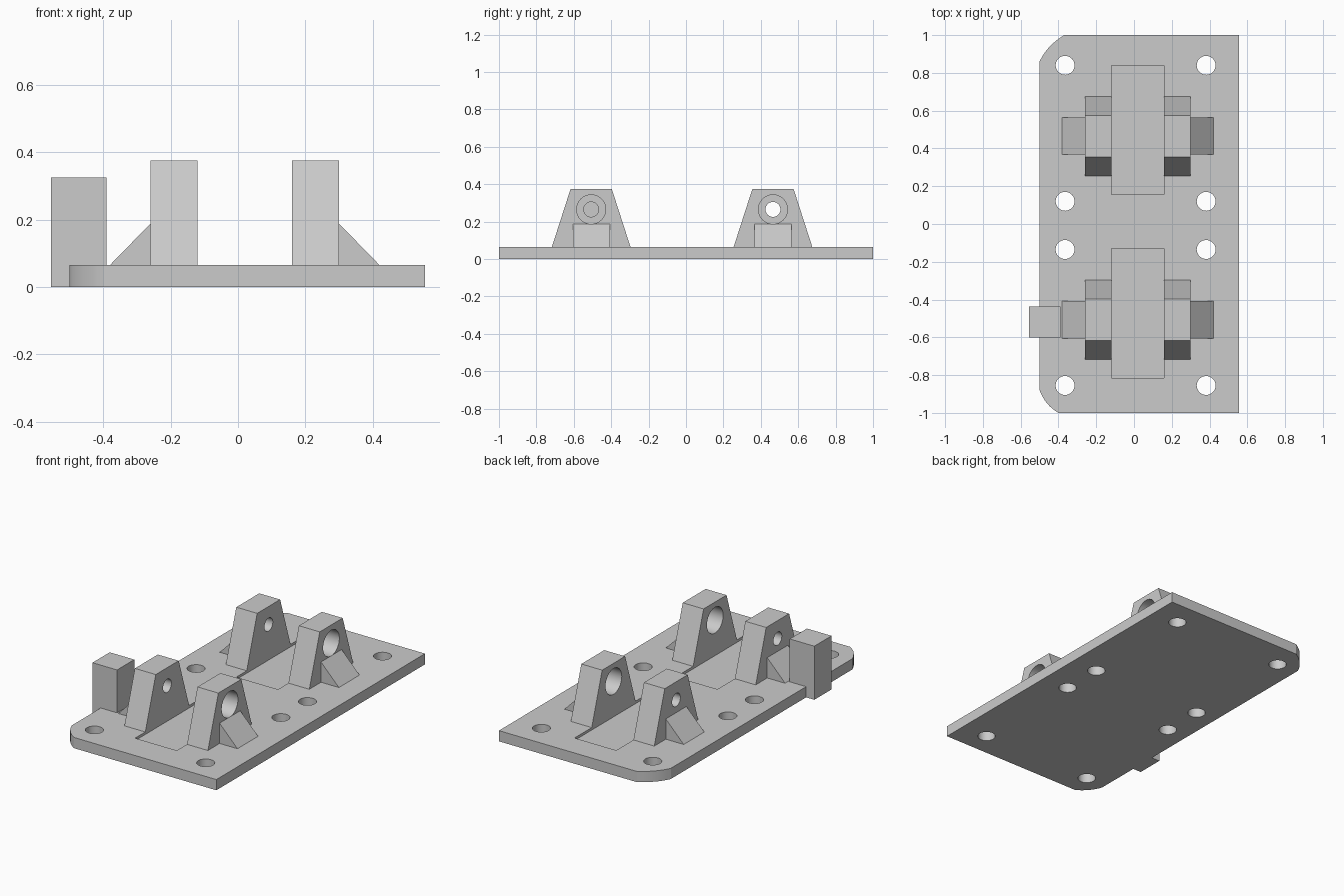
import bpy, bmesh, math
from mathutils import Vector, Matrix

cube = bpy.data.objects.get("Cube")
if cube:
    bpy.data.objects.remove(cube, do_unlink=True)

grey = bpy.data.materials.new("plain grey")
grey.use_nodes = True
colour = (0.6, 0.6, 0.6, 1)
grey.diffuse_color = colour
next(n for n in grey.node_tree.nodes if n.type == 'BSDF_PRINCIPLED').inputs["Base Color"].default_value = colour

PLATE = 0.065   # plate thickness


def prism(name, points, offset):
    """Extrude a closed outline of 3D points along an offset vector."""
    bm = bmesh.new()
    face = bm.faces.new([bm.verts.new(p) for p in points])
    ext = bmesh.ops.extrude_face_region(bm, geom=[face])
    bmesh.ops.translate(bm, vec=offset, verts=[v for v in ext["geom"] if isinstance(v, bmesh.types.BMVert)])
    bmesh.ops.recalc_face_normals(bm, faces=bm.faces)
    return finish(name, bm)


def finish(name, bm):
    mesh = bpy.data.meshes.new(name)
    bm.to_mesh(mesh)
    bm.free()
    mesh.materials.append(grey)
    obj = bpy.data.objects.new(name, mesh)
    bpy.context.collection.objects.link(obj)
    return obj


def box(name, x0, x1, y0, y1, z0, z1):
    return prism(name, [(x0, y0, z0), (x1, y0, z0), (x1, y1, z0), (x0, y1, z0)], (0, 0, z1 - z0))


def cylinder(name, centre, radius, depth, along_x=False):
    bm = bmesh.new()
    turn = Matrix.Rotation(math.pi / 2, 4, 'Y') if along_x else Matrix()
    bmesh.ops.create_cone(bm, cap_ends=True, segments=32, radius1=radius, radius2=radius,
                          depth=depth, matrix=Matrix.Translation(centre) @ turn)
    return finish(name, bm)


def cut(target, cutter):
    """Subtract the cutter from the target and discard it."""
    cutter.hide_render = True
    mod = target.modifiers.new("cut", 'BOOLEAN')
    mod.operation, mod.solver, mod.object = 'DIFFERENCE', 'EXACT', cutter
    bpy.context.view_layer.objects.active = target
    bpy.ops.object.modifier_apply(modifier=mod.name)
    bpy.data.objects.remove(cutter, do_unlink=True)


def smooth(obj):
    bpy.ops.object.select_all(action='DESELECT')
    obj.select_set(True)
    bpy.context.view_layer.objects.active = obj
    bpy.ops.object.shade_smooth_by_angle(angle=math.radians(25))


def corner(start, control, end, steps=8):
    a, b, c = (Vector((*p, 0)) for p in (start, control, end))
    return [a * (1 - t) ** 2 + b * 2 * t * (1 - t) + c * t * t for t in (i / steps for i in range(steps + 1))]


# Base plate with two rounded corners on one side
outline = [Vector((0.555, -1, 0)), Vector((0.555, 1, 0))]
outline += corner((-0.37, 1), (-0.46, 0.946), (-0.5, 0.86))
outline += corner((-0.5, -0.88), (-0.47, -0.96), (-0.4, -1))
plate = prism("base_plate", outline, (0, 0, PLATE))

# Screw holes
for y in (0.84, 0.12, -0.135, -0.855):
    for x in (-0.365, 0.382):
        cut(plate, cylinder("screw_hole", (x, y, 0), 0.05, 0.4))

# Shallow pockets between the bracket pairs
for y0, y1 in ((0.155, 0.84), (-0.815, -0.13)):
    cut(plate, box("pocket", -0.12, 0.16, y0, y1, PLATE - 0.015, 0.2))
smooth(plate)

# Bracket pairs: tapered lugs with bores, braced outside by wedge gussets
for row, cy in (("front", -0.507), ("back", 0.465)):
    for side, x0, x1, sign, radius in (("right", -0.26, -0.12, -1, 0.04), ("left", 0.16, 0.30, 1, 0.078)):
        profile = [(-0.21, PLATE), (0.21, PLATE), (0.11, 0.375), (-0.11, 0.375)]
        lug = prism(f"{row}_{side}_bracket", [(x0, cy + y, z) for y, z in profile], (x1 - x0, 0, 0))
        cut(lug, cylinder("bore", ((x0 + x1) / 2, cy, 0.265), radius, 0.4, True))
        smooth(lug)
        base = x1 if sign > 0 else x0
        prism(f"{row}_{side}_gusset",
              [(base, cy - 0.098, PLATE), (base + sign * 0.12, cy - 0.098, PLATE), (base, cy - 0.098, 0.188)],
              (0, 0.198, 0))

# Upright stop block on the plate edge
box("stop_block", -0.555, -0.39, -0.602, -0.437, 0, 0.325)
